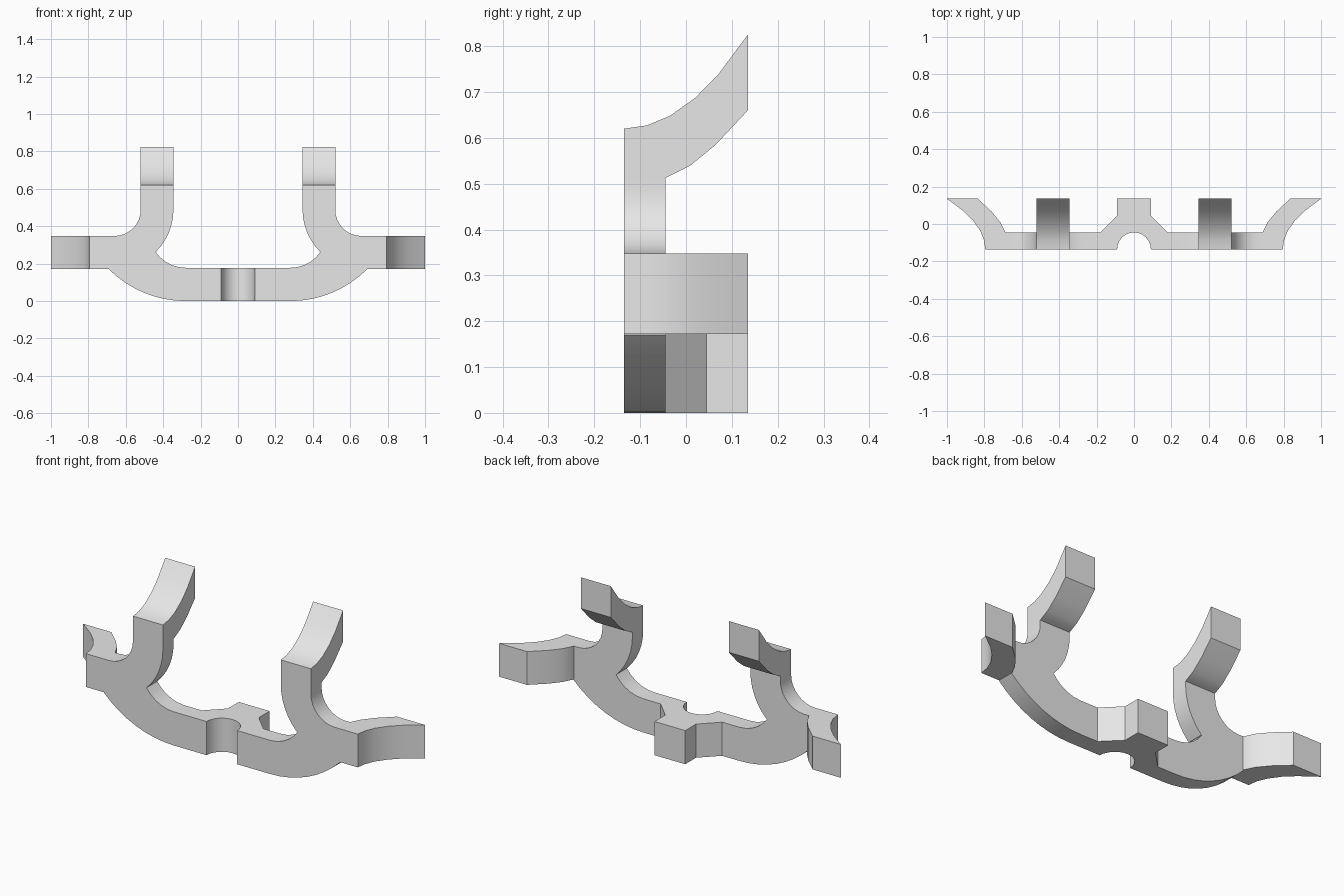
import bpy, bmesh, math
from mathutils import Vector

cube = bpy.data.objects.get("Cube")
if cube:
    bpy.data.objects.remove(cube, do_unlink=True)

grey = bpy.data.materials.new("light_grey")
grey.use_nodes = True
grey.diffuse_color = (0.8, 0.8, 0.8, 1)
grey.node_tree.nodes["Principled BSDF"].inputs["Base Color"].default_value = (0.8, 0.8, 0.8, 1)

FRONT, PLATE_BACK, BACK = -0.135, -0.045, 0.135


def arc(cx, cy, r, start, end, steps):
    """Points on an arc, angles in degrees."""
    angles = [math.radians(start + (end - start) * i / steps) for i in range(steps + 1)]
    return [(cx + r * math.cos(a), cy + r * math.sin(a)) for a in angles]


def prism(name, profile, place, depth, mirrored=True):
    """Extrude a flat profile; place(u, v) gives its 3D position."""
    bm = bmesh.new()
    face = bm.faces.new([bm.verts.new(place(u, v)) for u, v in profile])
    grown = bmesh.ops.extrude_face_region(bm, geom=[face])
    moved = [g for g in grown["geom"] if isinstance(g, bmesh.types.BMVert)]
    bmesh.ops.translate(bm, verts=moved, vec=Vector(depth))
    bmesh.ops.recalc_face_normals(bm, faces=bm.faces)
    mesh = bpy.data.meshes.new(name)
    bm.to_mesh(mesh)
    bm.free()
    mesh.materials.append(grey)
    obj = bpy.data.objects.new(name, mesh)
    bpy.context.collection.objects.link(obj)
    if mirrored:
        obj.modifiers.new("Mirror", "MIRROR").use_axis[0] = True
    bpy.ops.object.select_all(action="DESELECT")
    obj.select_set(True)
    bpy.context.view_layer.objects.active = obj
    bpy.ops.object.shade_smooth_by_angle(angle=math.radians(30))
    return obj


# Curved plate: lower sweep, arm root, fillet, post and inner cusp
plate = [(0.18, 0)]
plate += arc(0.28, 0.58, 0.58, -90, -45, 8)
plate += [(0.69, 0.172), (0.69, 0.348)]
plate += arc(0.66, 0.488, 0.14, -90, -180, 8)
plate += [(0.52, 0.512), (0.345, 0.512)]
plate += arc(0.66, 0.488, 0.315, 180, 225, 6)
plate += arc(0.28, 0.373, 0.195, -34, -90, 5)
plate += [(0.18, 0.178)]
prism("curved_plate", plate, lambda u, v: (u, FRONT, v), (0, PLATE_BACK - FRONT, 0))

# Flared hook shared by side arms and upper prongs: (y, outward offset)
hook = [(FRONT, -0.108), (FRONT, 0), (-0.085, 0.007), (-0.035, 0.028), (0.02, 0.067),
        (0.07, 0.118), (BACK, 0.205), (BACK, 0.04), (0.065, -0.035),
        (0.01, -0.08), (PLATE_BACK, -0.108)]
prism("side_arm", hook, lambda u, v: (0.795 + v, u, 0.172), (0, 0, 0.176))
prism("upper_prong", hook, lambda u, v: (0.345, u, 0.62 + v), (0.175, 0, 0))

# Centre bracket with a half-round notch in front and a block behind
bracket = [(-0.18, FRONT)]
bracket += arc(0, FRONT, 0.09, 180, 0, 12)
bracket += [(0.18, FRONT), (0.18, PLATE_BACK), (0.09, 0.045), (0.09, BACK),
            (-0.09, BACK), (-0.09, 0.045), (-0.18, PLATE_BACK)]
prism("centre_bracket", bracket, lambda u, v: (u, v, 0), (0, 0, 0.178), mirrored=False)
